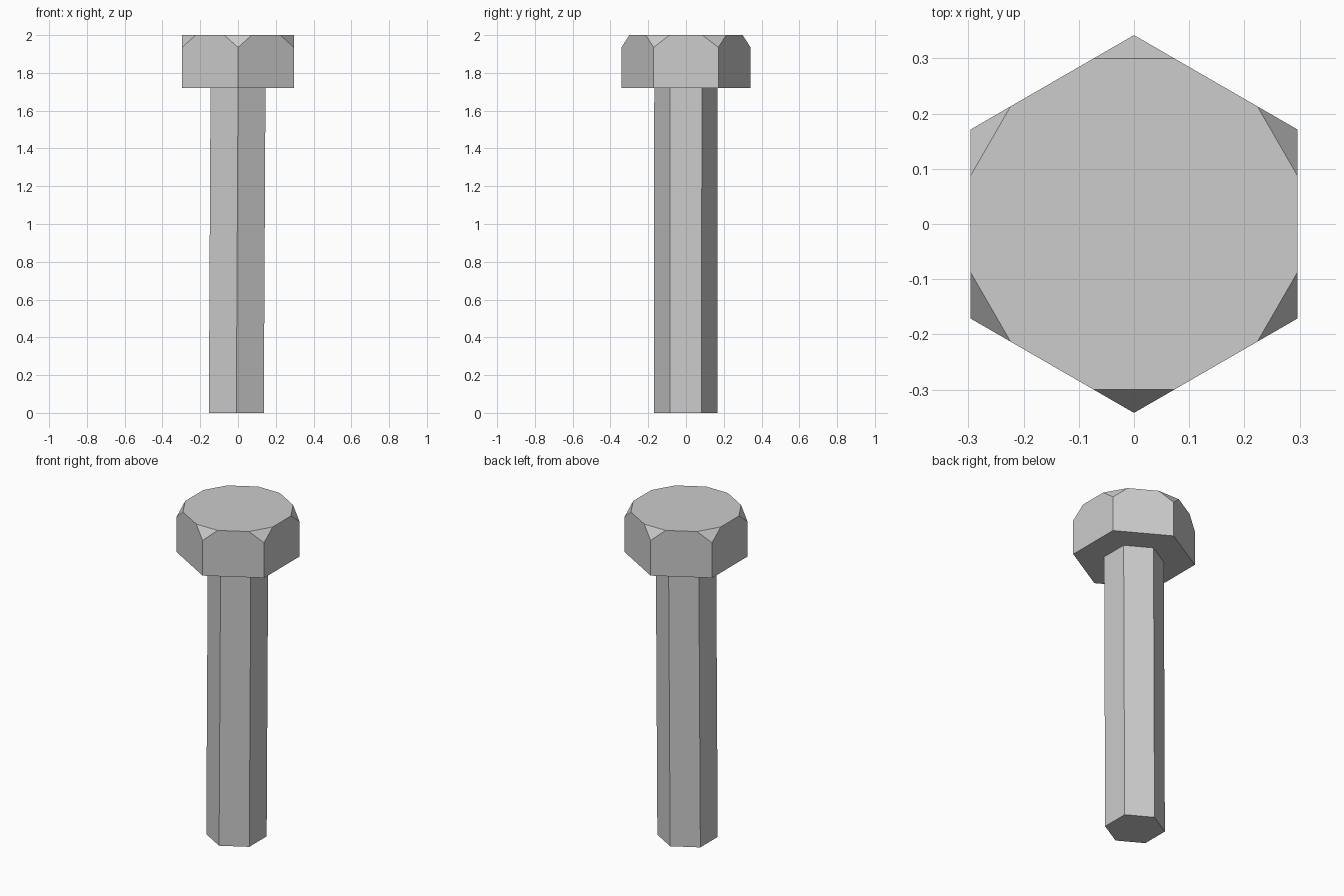
import bpy
import bmesh
from math import pi, sin, cos
from mathutils import Vector, Matrix

cube = bpy.data.objects.get("Cube")
if cube:
    bpy.data.objects.remove(cube, do_unlink=True)

steel = bpy.data.materials.new("light_grey_steel")
steel.use_nodes = True
colour = (0.604, 0.604, 0.604, 1)
steel.diffuse_color = colour
steel.node_tree.nodes["Principled BSDF"].inputs["Base Color"].default_value = colour

HEAD_RADIUS, HEAD_BOTTOM, TOP = 0.342, 1.72, 2.0
CHAMFER_DROP, CHAMFER_INSET = 0.065, 0.042


def hex_prism(radius, bottom, top):
    """Six-sided prism with corners on the y axis."""
    bm = bmesh.new()
    place = Matrix.Translation((0, 0, (bottom + top) / 2)) @ Matrix.Rotation(pi / 2, 4, "Z")
    bmesh.ops.create_cone(bm, cap_ends=True, segments=6, radius1=radius,
                          radius2=radius, depth=top - bottom, matrix=place)
    # Put a corner on the y axis whatever the starting angle
    if not any(abs(v.co.x) < 0.001 for v in bm.verts):
        bmesh.ops.rotate(bm, verts=bm.verts[:], cent=(0, 0, 0),
                         matrix=Matrix.Rotation(pi / 6, 3, "Z"))
    return bm


def finish(bm, name):
    bmesh.ops.recalc_face_normals(bm, faces=bm.faces[:])
    mesh = bpy.data.meshes.new(name)
    bm.to_mesh(mesh)
    bm.free()
    mesh.materials.append(steel)
    obj = bpy.data.objects.new(name, mesh)
    bpy.context.collection.objects.link(obj)
    return obj


# Head: hexagon with each top corner sliced off
head = hex_prism(HEAD_RADIUS, HEAD_BOTTOM, TOP)
for i in range(6):
    angle = pi / 2 + i * pi / 3
    out = Vector((cos(angle), sin(angle), 0))
    normal = out * CHAMFER_DROP + Vector((0, 0, CHAMFER_INSET))
    corner = out * HEAD_RADIUS + Vector((0, 0, TOP - CHAMFER_DROP))
    cut = bmesh.ops.bisect_plane(head, geom=head.verts[:] + head.edges[:] + head.faces[:],
                                 dist=0.00001, plane_co=corner, plane_no=normal,
                                 clear_outer=True)
    bmesh.ops.holes_fill(head, edges=[e for e in head.edges if e.is_boundary], sides=0)
finish(head, "bolt_head")

# Shank: thinner hexagon leaning very slightly towards its foot
shank = hex_prism(0.168, 0, HEAD_BOTTOM)
for v in shank.verts:
    if v.co.z < 0.5:
        v.co.x -= 0.009
        v.co.y -= 0.002
finish(shank, "bolt_shank")
